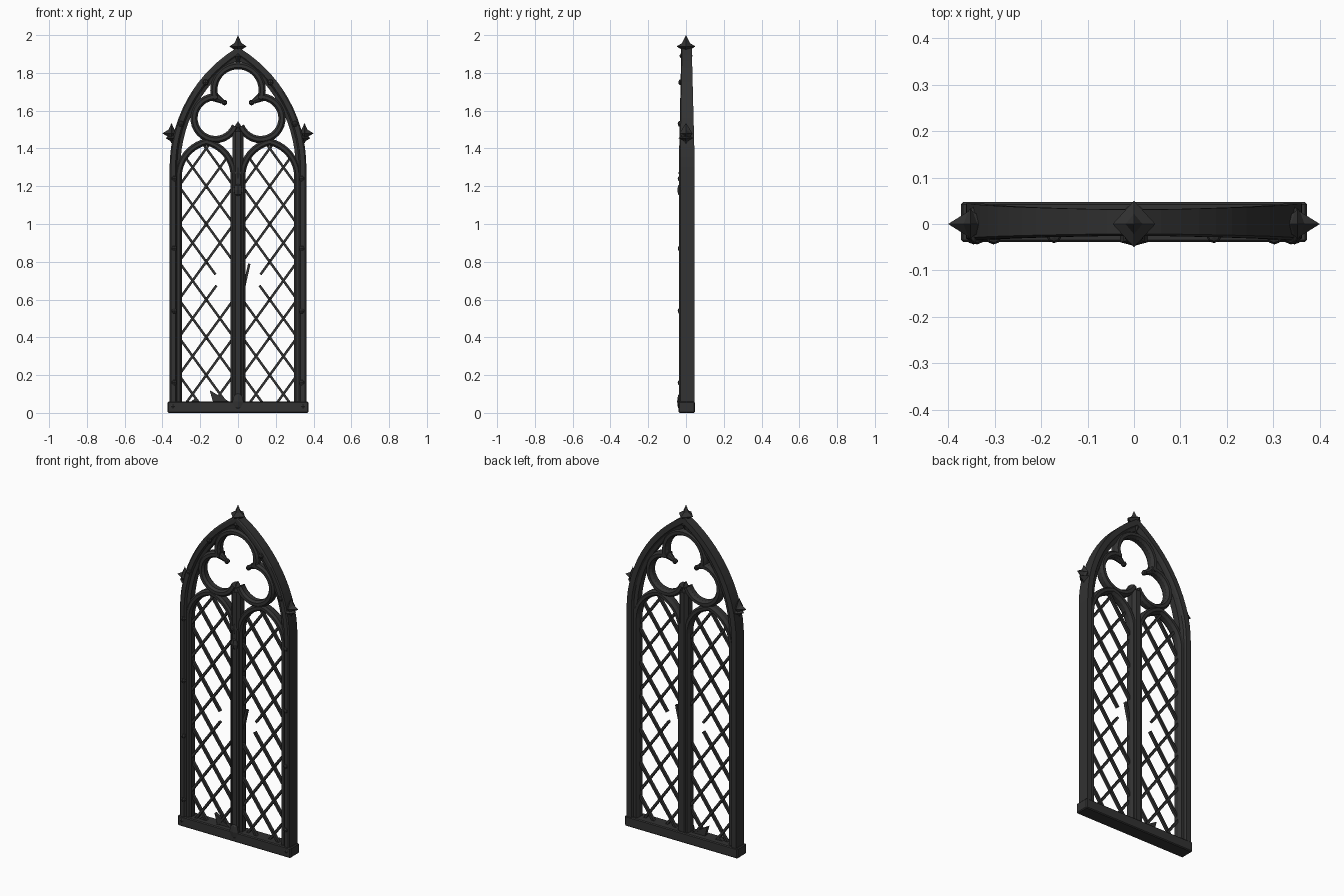
import bpy, bmesh, math
from mathutils import Vector, Matrix

cube = bpy.data.objects.get("Cube")
if cube:
    bpy.data.objects.remove(cube, do_unlink=True)

COLOUR = (0.032, 0.032, 0.032, 1)
iron = bpy.data.materials.new("dark_iron")
iron.use_nodes = True
iron.diffuse_color = COLOUR
shader = next(n for n in iron.node_tree.nodes if n.type == 'BSDF_PRINCIPLED')
shader.inputs["Base Color"].default_value = COLOUR
shader.inputs["Roughness"].default_value = 0.8


def finish(name, bm):
    bmesh.ops.recalc_face_normals(bm, faces=bm.faces)
    mesh = bpy.data.meshes.new(name)
    bm.to_mesh(mesh)
    bm.free()
    mesh.materials.append(iron)
    obj = bpy.data.objects.new(name, mesh)
    bpy.context.collection.objects.link(obj)
    return obj


def sweep_into(bm, path, profile, depth=lambda z: 1):
    """Sweep an (outward, y) profile along an open (x, z) path with mitred corners."""
    pts = [Vector(p) for p in path]
    rings = []
    for i, p in enumerate(pts):
        dirs = []
        if i > 0:
            dirs.append((p - pts[i - 1]).normalized())
        if i < len(pts) - 1:
            dirs.append((pts[i + 1] - p).normalized())
        sides = [Vector((d.y, -d.x)) for d in dirs]
        n = sum(sides, Vector((0, 0))).normalized()
        n /= n.dot(sides[0])
        rings.append([bm.verts.new((p.x + n.x * u, v * depth(p.y), p.y + n.y * u))
                      for u, v in profile])
    for a, b in zip(rings, rings[1:]):
        for j in range(len(profile)):
            k = (j + 1) % len(profile)
            bm.faces.new((a[j], a[k], b[k], b[j]))
    bm.faces.new(rings[0])
    bm.faces.new(rings[-1])


def sweep(name, path, profile, depth=lambda z: 1):
    bm = bmesh.new()
    sweep_into(bm, path, profile, depth)
    return finish(name, bm)


def arch_path(cx, half, base, spring, apex, steps):
    """Up the right side, over a pointed arch and down the left side."""
    h = apex - spring
    c = (h * h - half * half) / (2 * half)
    end = math.atan2(h, c)
    right = [(half, base)]
    for i in range(steps + 1):
        t = end * i / steps
        right.append(((half + c) * math.cos(t) - c, spring + (half + c) * math.sin(t)))
    right[-1] = (0, apex)
    left = [(-x, z) for x, z in reversed(right[:-1])]
    return [(cx + x, z) for x, z in right + left]


def arc(cx, cz, r, a, b, steps=18):
    angles = [math.radians(a + (b - a) * i / steps) for i in range(steps + 1)]
    return [(cx + r * math.cos(t), cz + r * math.sin(t)) for t in angles]


def gems(name, items, u=4, v=2):
    """Faceted stones: (location, half sizes) pairs joined in one object."""
    bm = bmesh.new()
    for loc, size in items:
        m = Matrix.Translation(loc) @ Matrix.Diagonal((*size, 1))
        bmesh.ops.create_uvsphere(bm, u_segments=u, v_segments=v, radius=1, matrix=m)
    return finish(name, bm)


def rib(w, front, back):
    """Chamfered moulding profile with a raised middle."""
    return [(w, front * .5), (w * .45, front), (-w * .45, front), (-w, front * .5),
            (-w, back * .5), (-w * .45, back), (w * .45, back), (w, back * .5)]


# Outer frame: stepped moulding over jambs and pointed arch
frame_profile = [(.027, -.03), (.02, -.036), (-.004, -.036), (-.012, -.023), (-.03, -.016),
                 (-.03, .025), (-.012, .032), (-.004, .044), (.027, .044)]
sweep("outer_frame", arch_path(0, .335, .03, 1.3, 1.905, 14), frame_profile,
      lambda z: 1 - .6 * max(0, z - 1.4))

# Sill
bm = bmesh.new()
bmesh.ops.create_cube(bm, size=1, matrix=Matrix.Translation((0, .004, .03))
                      @ Matrix.Diagonal((.745, .086, .06, 1)))
bmesh.ops.bevel(bm, geom=bm.edges[:], offset=.005, segments=1, affect='EDGES')
finish("sill", bm)

# Central mullion with pointed cap and bosses
sweep("mullion", [(0, .04), (0, 1.49)], rib(.03, -.034, .038))
gems("mullion_cap", [((0, 0, 1.49), (.034, .036, .055))])
gems("mullion_bosses", [((0, -.03, 1.18), (.026, .016, .035)),
                        ((0, -.032, .06), (.034, .015, .045)),
                        ((0, -.025, 1.27), (.022, .014, .04))], 6, 4)

# Lancet openings
CX, HALF, SPRING, APEX = .168, .147, 1.25, 1.435
for side, s in (("left", 1), ("right", -1)):
    sweep(side + "_lancet", arch_path(s * CX, HALF, .04, SPRING, APEX, 10), rib(.018, -.026, .032))

# Trefoil tracery
lobe = rib(.019, -.026, .03)
sweep("trefoil_top_lobe", arc(0, 1.71, .128, -22, 202, 22), lobe)
for side, s in (("left", 1), ("right", -1)):
    path = [(s * x, z) for x, z in arc(-.12, 1.56, .113, 84, 338, 22)]
    sweep(side + "_trefoil_lobe", path, lobe)
    # Tapered cusp with a bulb between the lobes
    a, b = Vector((s * .128, 0, 1.675)), Vector((s * .072, 0, 1.643))
    bm = bmesh.new()
    m = Matrix.Translation((a + b) / 2) @ (b - a).to_track_quat('Z', 'Y').to_matrix().to_4x4()
    bmesh.ops.create_cone(bm, cap_ends=True, segments=8, radius1=.026, radius2=.01,
                          depth=(b - a).length, matrix=m)
    finish(side + "_cusp", bm)
    gems(side + "_cusp_bulb", [(b, (.015, .018, .015))], 8, 5)


# Diamond lattice, trimmed to the lancets and broken beside the mullion
def inside(x, z):
    h = APEX - SPRING
    c = (h * h - HALF * HALF) / (2 * HALF)
    dx = abs(x - CX)
    if z < .04 or dx > HALF:
        return False
    return z < SPRING or math.hypot(dx + c, z - SPRING) < HALF + c


def broken(x, z):
    return ((x - .055) / .06) ** 2 + ((z - .71) / .1) ** 2 < 1


ROW, SLOPE, STEPS = .2, 1.38, 60
bar = [(.0065, -.009), (-.0065, -.009), (-.0065, .009), (.0065, .009)]
for side, s in (("left", 1), ("right", -1)):
    bm = bmesh.new()
    for lean in (1, -1):
        for k in range(-1, 9):
            run = []
            for i in range(STEPS + 2):
                x = CX + HALF * (2 * i / STEPS - 1)
                z = k * ROW + lean * SLOPE * (x - CX)
                if i <= STEPS and inside(x, z) and not broken(x, z):
                    run.append((s * x, z))
                else:
                    if len(run) > 1:
                        sweep_into(bm, [run[0], run[-1]],
                                   [(u, v + .004 * lean) for u, v in bar])
                    run = []
    finish(side + "_lattice", bm)
    gems(side + "_lattice_knots", [((s * CX, 0, k * ROW), (.012, .014, .014))
                                   for k in range(1, 7)], 6, 4)

# Bent broken bar and shards resting on the sill
sweep("bent_bar", [(.025, .57), (.035, .68), (.06, .79)], bar)
for name, tri in (("large_shard", [(-.15, .12), (-.13, .05), (-.03, .05)]),
                  ("small_shard", [(-.26, .05), (-.2, .05), (-.23, .075)])):
    bm = bmesh.new()
    front, back = [[bm.verts.new((x, y, z)) for x, z in tri] for y in (-.008, .012)]
    bm.faces.new(front)
    bm.faces.new(back)
    for i in range(3):
        j = (i + 1) % 3
        bm.faces.new((front[i], front[j], back[j], back[i]))
    finish(name, bm)

# Finials at the apex and shoulders
gems("apex_finial", [((0, 0, 1.945), (.024, .028, .055)), ((0, 0, 1.94), (.046, .05, .03)),
                     ((0, 0, 1.89), (.04, .036, .05))])
for side, s in (("left", 1), ("right", -1)):
    gems(side + "_shoulder_finial", [((s * .352, 0, 1.48), (.048, .03, .03)),
                                     ((s * .352, 0, 1.48), (.024, .034, .055)),
                                     ((s * .342, 0, 1.455), (.042, .04, .026))])
    # Rivets along jamb, arch and sill
    spots = [(.338, z) for z in (.16, .54, .87, 1.24)] + [(.302, 1.53), (.172, 1.75), (.345, .035)]
    gems(side + "_rivets", [((s * x, -.03 if z < 1.6 else -.027, z), (.016, .014, .017))
                            for x, z in spots], 8, 4)
